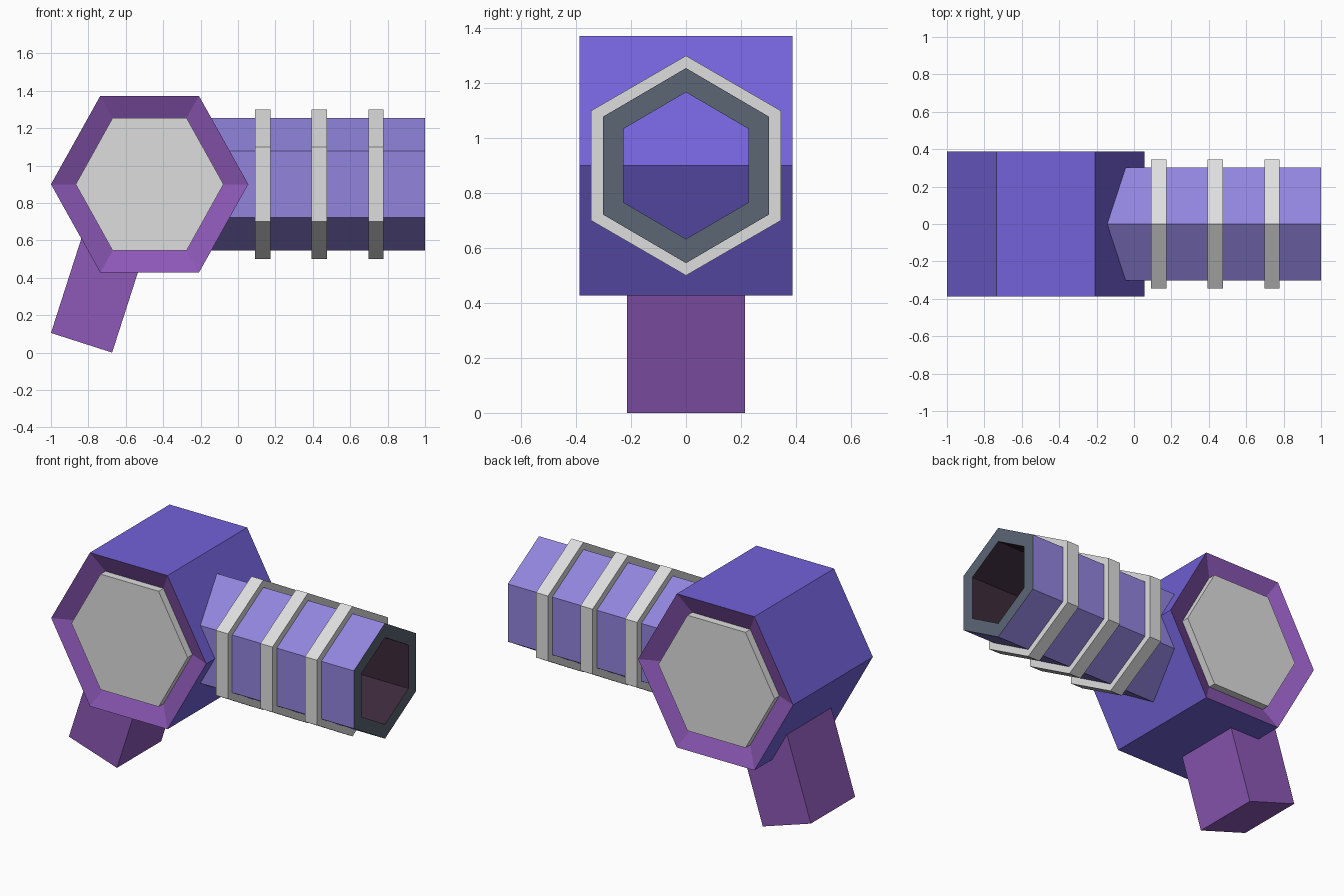
import bpy, bmesh, math
from mathutils import Vector

if "Cube" in bpy.data.objects:
    bpy.data.objects.remove(bpy.data.objects["Cube"])


def material(name, rgb):
    lin = [((c / 255 + 0.055) / 1.055) ** 2.4 for c in rgb]
    m = bpy.data.materials.new(name)
    m.diffuse_color = (*lin, 1)
    m.use_nodes = True
    m.node_tree.nodes["Principled BSDF"].inputs["Base Color"].default_value = m.diffuse_color
    return m


BLUE = material("violet blue", (115, 98, 217))
LILAC = material("lilac", (146, 133, 222))
PURPLE = material("purple", (141, 88, 183))
GREY = material("light grey", (222, 222, 222))
SLATE = material("slate", (91, 102, 116))
DARK = material("dark interior", (60, 42, 58))

CX, CZ = -0.4725, 0.90          # centre of the body, height of the barrel axis


def hex_points(point_r, flat_r):
    """Hexagon with two points on the first axis and flats across the second."""
    h = point_r / 2
    return [(point_r, 0), (h, flat_r), (-h, flat_r),
            (-point_r, 0), (-h, -flat_r), (h, -flat_r)]


def hex_y(y, rx, rz):
    return [Vector((CX + a, y, CZ + b)) for a, b in hex_points(rx, rz)]


def hex_x(x, rz, ry):
    return [Vector((x, b, CZ + a)) for a, b in hex_points(rz, ry)]


def loft(name, loops, bands, mats, closed=False):
    """Skin consecutive loops; bands gives the material slot of each band."""
    bm = bmesh.new()
    rows = [[bm.verts.new(p) for p in loop] for loop in loops]
    n = len(rows[0])
    for k, slot in enumerate(bands):
        a, b = rows[k], rows[(k + 1) % len(rows)]
        for i in range(n):
            j = (i + 1) % n
            bm.faces.new((a[i], a[j], b[j], b[i])).material_index = slot
    if not closed:
        bm.faces.new(rows[0]).material_index = bands[0]
        bm.faces.new(rows[-1]).material_index = bands[-1]
    bmesh.ops.recalc_face_normals(bm, faces=bm.faces)
    me = bpy.data.meshes.new(name)
    bm.to_mesh(me)
    bm.free()
    for m in mats:
        me.materials.append(m)
    ob = bpy.data.objects.new(name, me)
    bpy.context.collection.objects.link(ob)
    return ob


# Hexagonal body with purple rims sloping inwards on both sides
W, DEPTH = 0.387, 0.055
outer, inner = (0.5275, 0.4725), (0.395, 0.355)
loft("body",
     [hex_y(-W + DEPTH, *inner), hex_y(-W, *outer),
      hex_y(W, *outer), hex_y(W - DEPTH, *inner)],
     [1, 0, 1], [BLUE, PURPLE])

# Raised grey panels inside the rims
for side, label in ((-1, "front"), (1, "back")):
    loft(label + "_panel",
         [hex_y(side * (W - DEPTH - 0.02), *inner), hex_y(side * (W - 0.008), *inner)],
         [0], [GREY])

# Hollow barrel: lilac outside, slate end rim, dark bore
B, H = (0.355, 0.303), (0.267, 0.228)
loft("barrel",
     [hex_x(-0.3, *B), hex_x(1.0, *B), hex_x(1.0, *H), hex_x(-0.3, *H)],
     [0, 1, 2, 2], [LILAC, SLATE, DARK], closed=True)

# Grey bands around the barrel
for i, x in enumerate((0.132, 0.435, 0.738)):
    a, b = x - 0.041, x + 0.041
    R, r = (0.40, 0.345), (0.33, 0.28)
    loft(f"barrel_band_{i + 1}",
         [hex_x(a, *R), hex_x(b, *R), hex_x(b, *r), hex_x(a, *r)],
         [0] * 4, [GREY], closed=True)

# Slanted grip
foot = [(-1.0, 0.105), (-0.673, 0.0)]
up = Vector((0.306, 0, 0.952)) * 0.65
base = [Vector((x, y, z)) for (x, z), y in
        ((foot[0], -0.215), (foot[1], -0.215), (foot[1], 0.215), (foot[0], 0.215))]
loft("grip", [base, [p + up for p in base]], [0], [PURPLE])
